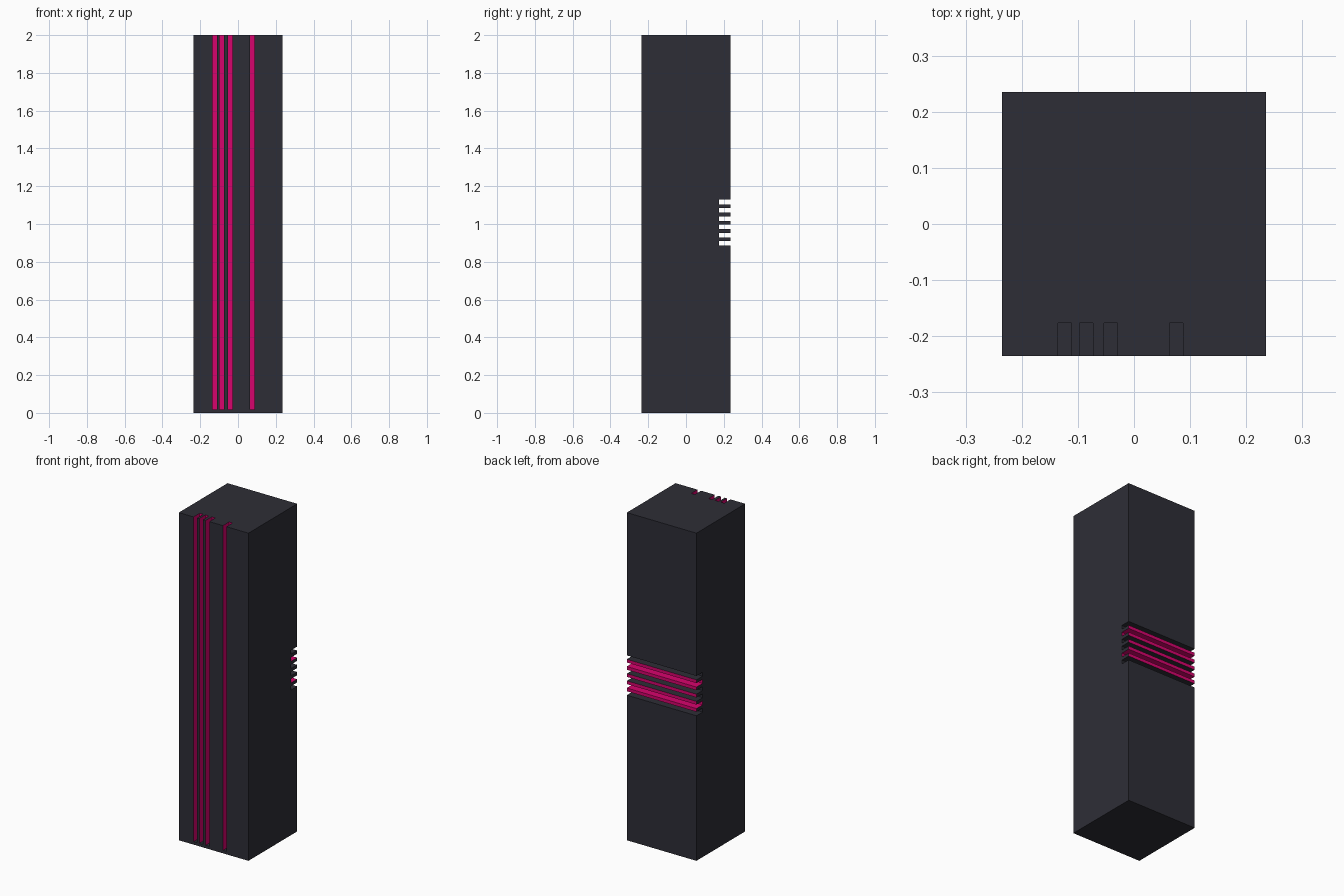
import bpy, bmesh
from mathutils import Matrix, Vector

if "Cube" in bpy.data.objects:
    bpy.data.objects.remove(bpy.data.objects["Cube"])

H, W, DEPTH = 2.0, 0.235, 0.059
GROOVES = [-0.1235, -0.085, -0.0415, 0.075]      # x centres of front grooves
SLOTS = [1.1165 - 0.0438 * i for i in range(6)]  # z centres of back slots
CUT = 0.024                                      # cut width
BASE = 0.018                                     # grooves stop above the floor


def material(name, color):
    m = bpy.data.materials.new(name)
    m.diffuse_color = (*color, 1)
    m.use_nodes = True
    m.node_tree.nodes["Principled BSDF"].inputs["Base Color"].default_value = m.diffuse_color
    return m


def add_box(bm, lo, hi):
    lo, hi = Vector(lo), Vector(hi)
    bmesh.ops.create_cube(bm, size=1, matrix=Matrix.Translation((lo + hi) / 2)
                          @ Matrix.Diagonal((*(hi - lo), 1)))


def make_object(name, boxes):
    bm = bmesh.new()
    for lo, hi in boxes:
        add_box(bm, lo, hi)
    mesh = bpy.data.meshes.new(name)
    bm.to_mesh(mesh)
    bm.free()
    ob = bpy.data.objects.new(name, mesh)
    bpy.context.collection.objects.link(ob)
    return ob


# tower block
tower = make_object("tower_body", [((-W, -W, 0), (W, W, H))])
tower.data.materials.append(material("charcoal", (0.027, 0.027, 0.037)))
tower.data.materials.append(material("magenta", (0.68, 0.001, 0.155)))

# vertical front grooves and horizontal back slots
boxes = [((x - CUT / 2, -W - 0.1, BASE), (x + CUT / 2, -W + DEPTH, H + 0.1)) for x in GROOVES]
boxes += [((-W - 0.1, W - DEPTH, z - CUT / 2), (W + 0.1, W + 0.1, z + CUT / 2)) for z in SLOTS]
cutter = make_object("groove_cutter", boxes)
cutter.hide_render = True

mod = tower.modifiers.new("grooves", "BOOLEAN")
mod.operation, mod.solver, mod.object = "DIFFERENCE", "EXACT", cutter
bpy.context.view_layer.objects.active = tower
tower.select_set(True)
bpy.ops.object.modifier_apply(modifier=mod.name)
bpy.data.objects.remove(cutter)

# magenta groove walls, fin fronts and the insides of two slots
E = 0.002
for p in tower.data.polygons:
    c, n = p.center, p.normal
    in_groove = (abs(n.z) < 0.5 and -W + E < c.y < -W + DEPTH + E
                 and any(abs(c.x - x) < CUT / 2 + E for x in GROOVES))
    fin_front = n.y > 0.9 and c.y > W - E and SLOTS[-1] < c.z < SLOTS[0]
    in_slot = (c.y > W - DEPTH - E and c.y < W - E and abs(n.x) < 0.5
               and any(abs(c.z - SLOTS[i]) < CUT / 2 + E for i in (1, 4)))
    p.material_index = int(in_groove or fin_front or in_slot)
